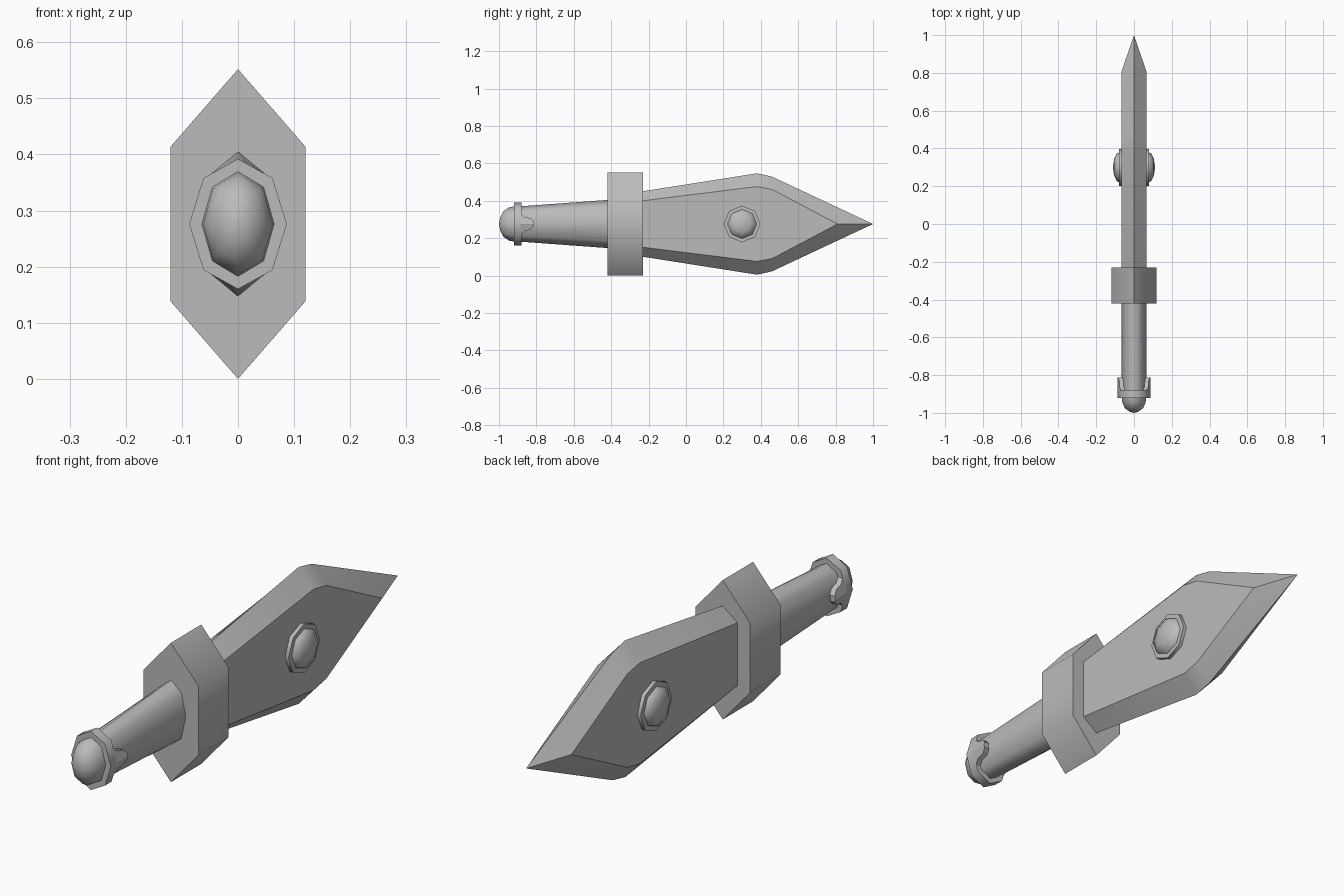
import bpy, bmesh
from math import sin, cos, pi, radians

cube = bpy.data.objects.get("Cube")
if cube:
    bpy.data.objects.remove(cube)

MID = 0.276  # height of the long axis

grey = bpy.data.materials.new("plain grey")
grey.use_nodes = True
colour = (0.5, 0.5, 0.5, 1)
grey.diffuse_color = colour
grey.node_tree.nodes["Principled BSDF"].inputs["Base Color"].default_value = colour


def loft(name, rings, angle=85):
    """Skin closed rings of equal point count, cap both ends."""
    bm = bmesh.new()
    rows = [[bm.verts.new((x, y, z + MID)) for x, y, z in r] for r in rings]
    n = len(rows[0])
    for a, b in zip(rows, rows[1:]):
        for i in range(n):
            j = (i + 1) % n
            bm.faces.new((a[i], a[j], b[j], b[i]))
    bm.faces.new(rows[0])
    bm.faces.new(rows[-1])
    bmesh.ops.remove_doubles(bm, verts=bm.verts, dist=1e-5)
    bmesh.ops.recalc_face_normals(bm, faces=bm.faces)
    mesh = bpy.data.meshes.new(name)
    bm.to_mesh(mesh)
    bm.free()
    mesh.materials.append(grey)
    obj = bpy.data.objects.new(name, mesh)
    bpy.context.collection.objects.link(obj)
    bpy.ops.object.select_all(action='DESELECT')
    obj.select_set(True)
    bpy.context.view_layer.objects.active = obj
    bpy.ops.object.shade_smooth_by_angle(angle=radians(angle))
    return obj


EIGHT = [(cos(i * pi / 4), sin(i * pi / 4)) for i in range(8)]


def oval(y, rx, rz):
    return [(rx * c, y, rz * s) for c, s in EIGHT]


# Blade: flat cheeks with bevelled rims meeting in a central edge
def outline(x, half):
    return [(x, y, z) for y, z in half] + [(x, y, -z) for y, z in half[-2::-1]]


edge = [(-0.25, 0.172), (0.38, 0.271), (0.46, 0.253), (1.0, 0)]
cheek = [(-0.25, 0.122), (0.38, 0.20), (0.46, 0.185), (0.81, 0)]
loft("blade", [outline(0.065, cheek), outline(0, edge), outline(-0.065, cheek)], 35)

# Guard: tall hexagonal block
hexagon = [(0, 0.276), (0.12, 0.138), (0.12, -0.138),
           (0, -0.276), (-0.12, -0.138), (-0.12, 0.138)]
loft("guard", [[(x, y, z) for x, z in hexagon] for y in (-0.42, -0.23)])

# Handle, collar and rounded pommel
loft("handle", [oval(-0.92, 0.065, 0.092), oval(-0.40, 0.065, 0.13)])
loft("collar", [oval(-0.92, 0.087, 0.116), oval(-0.88, 0.087, 0.116)])
dome = [(-0.915, 1), (-0.945, 0.95), (-0.975, 0.74), (-0.993, 0.38), (-1.0, 0)]
loft("pommel", [oval(y, 0.065 * r, 0.094 * r) for y, r in dome])

# Pointed collar tabs, folded along the middle of each side
tab = [(-0.885, 0), (-0.885, 0.058), (-0.862, 0.037), (-0.83, 0.03), (-0.812, 0.012), (-0.812, 0)]
for side, word in ((1, "left"), (-1, "right")):
    for up, place in ((1, "upper"), (-1, "lower")):
        loft(f"{word}_{place}_collar_tab",
             [[(side * (x - 0.31 * z), y, up * z) for y, z in tab]
              for x in (0.06, 0.087)], 35)

    # Round gem in its setting on each cheek
    def disc(x, r):
        return [(side * x, 0.30 + r * c, r * s) for c, s in EIGHT]

    loft(f"{word}_gem_setting", [disc(0.055, 0.098), disc(0.08, 0.098)], 60)
    gem = [(0.07, 0.081), (0.09, 0.075), (0.105, 0.046), (0.112, 0)]
    loft(f"{word}_gem", [disc(x, r) for x, r in gem], 85)
